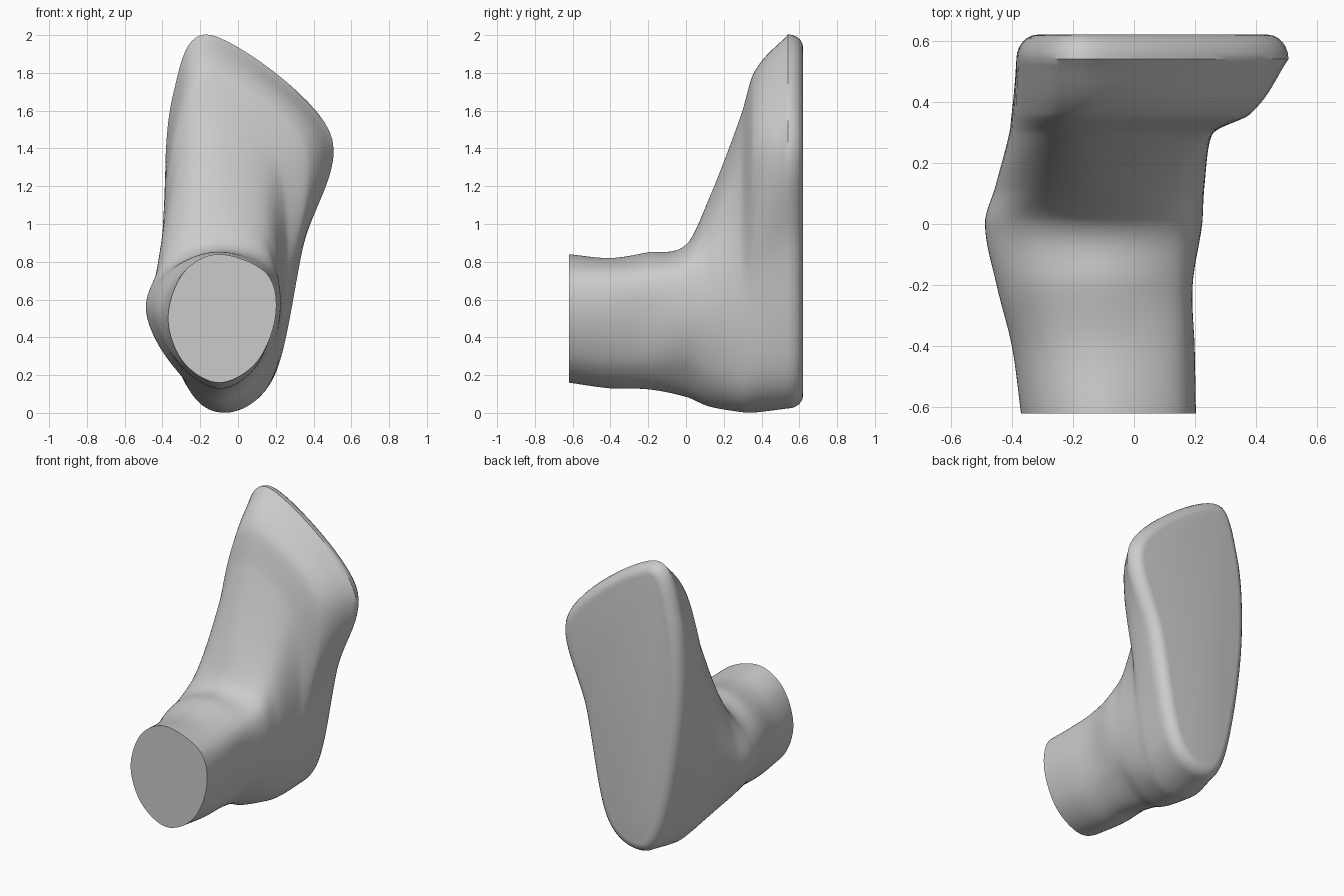
import bpy, bmesh, math
from mathutils import Vector

if "Cube" in bpy.data.objects:
    bpy.data.objects.remove(bpy.data.objects["Cube"])

# Cross-sections from ankle cut to sole: y, then (x, z) at
# bottom, lower right, right, upper right, top, upper left, left, lower left
SECTIONS = [
    (-.62, (-.10, .16), (.10, .27), (.20, .52), (.15, .74), (-.10, .84), (-.29, .74), (-.37, .50), (-.29, .27)),
    (-.40, (-.10, .13), (.10, .25), (.195, .52), (.15, .74), (-.10, .82), (-.31, .73), (-.40, .51), (-.31, .26)),
    (-.20, (-.10, .125), (.10, .25), (.185, .52), (.155, .75), (-.10, .85), (-.34, .76), (-.45, .55), (-.34, .29)),
    (.00, (-.10, .085), (.12, .25), (.22, .52), (.17, .80), (-.10, .89), (-.36, .79), (-.488, .56), (-.36, .27)),
    (.12, (-.09, .035), (.13, .20), (.23, .57), (.15, .95), (-.12, 1.13), (-.33, .98), (-.455, .59), (-.31, .21)),
    (.29, (-.08, .005), (.15, .15), (.25, .65), (.20, 1.30), (-.12, 1.57), (-.31, 1.38), (-.41, .76), (-.29, .18)),
    (.36, (-.08, .002), (.17, .16), (.28, .70), (.36, 1.43), (-.13, 1.80), (-.32, 1.55), (-.40, .82), (-.28, .18)),
    (.54, (-.075, .025), (.19, .19), (.345, .88), (.485, 1.49), (-.14, 2.0), (-.345, 1.68), (-.378, 1.02), (-.25, .24)),
]
AROUND, ALONG, FILLET = 12, 8, .07


def closed_spline(pts):
    """Smooth closed loop through the control points."""
    out, n = [], len(pts)
    for i in range(n):
        a, b, c, d = (Vector(pts[(i + k) % n]) for k in (-1, 0, 1, 2))
        for s in range(AROUND):
            t = s / AROUND
            out.append(b + .5 * t * (c - a + t * (2 * a - 5 * b + 4 * c - d + t * (3 * (b - c) + d - a))))
    return out


def loft(ys, loops):
    """Insert smooth in-between loops along y."""
    n = len(ys)

    def slope(i, k):
        a, b = max(i - 1, 0), min(i + 1, n - 1)
        return (loops[b][k] - loops[a][k]) / (ys[b] - ys[a])

    for i in range(n - 1):
        h = ys[i + 1] - ys[i]
        for s in range(ALONG):
            t = s / ALONG
            f = t * t * (3 - 2 * t)
            yield ys[i] + t * h, [
                loops[i][k] * (1 - f) + loops[i + 1][k] * f
                + h * (t * (1 - t) ** 2 * slope(i, k) - t * t * (1 - t) * slope(i + 1, k))
                for k in range(len(loops[0]))]
    yield ys[-1], loops[-1]


def inset(loop, d):
    """Shrink a counter-clockwise loop inward."""
    n, out = len(loop), []
    for k in range(n):
        t = (loop[(k + 1) % n] - loop[k - 1]).normalized()
        out.append(loop[k] + Vector((-t.y, t.x)) * d)
    return out


# Ankle and foot body
rings = list(loft([s[0] for s in SECTIONS], [closed_spline(s[1:]) for s in SECTIONS]))

# Rounded rim leading to the flat sole
base_y, base = rings[-1]
for j in range(1, 7):
    a = j / 6 * math.pi / 2
    rings.append((base_y + (.62 - base_y) * math.sin(a), inset(base, FILLET * (1 - math.cos(a)))))

bm = bmesh.new()
verts = [[bm.verts.new((p.x, y, p.y)) for p in loop] for y, loop in rings]
for r0, r1 in zip(verts, verts[1:]):
    for k in range(len(r0)):
        m = (k + 1) % len(r0)
        bm.faces.new((r0[k], r0[m], r1[m], r1[k]))
bm.faces.new(verts[0])
bm.faces.new(verts[-1])
bmesh.ops.recalc_face_normals(bm, faces=bm.faces)

mesh = bpy.data.meshes.new("foot")
bm.to_mesh(mesh)
bm.free()
foot = bpy.data.objects.new("foot", mesh)
bpy.context.collection.objects.link(foot)
bpy.context.view_layer.objects.active = foot
foot.select_set(True)
bpy.ops.object.shade_smooth_by_angle(angle=math.radians(40))
